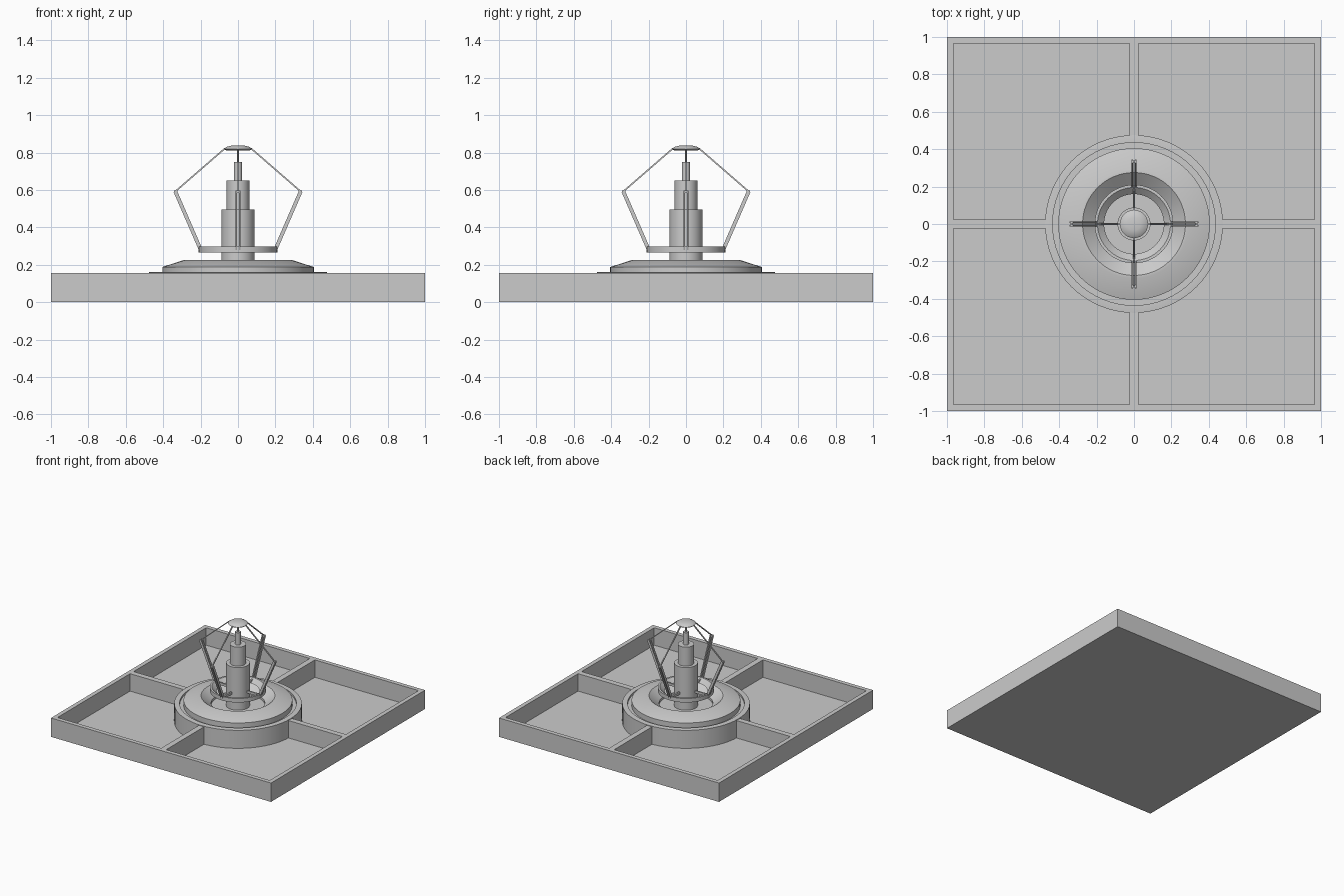
import bpy, bmesh, math
from mathutils import Vector, Matrix

if "Cube" in bpy.data.objects:
    bpy.data.objects.remove(bpy.data.objects["Cube"])

def add_object(name, bm, smooth=False):
    bmesh.ops.recalc_face_normals(bm, faces=bm.faces)
    me = bpy.data.meshes.new(name)
    bm.to_mesh(me)
    bm.free()
    ob = bpy.data.objects.new(name, me)
    bpy.context.collection.objects.link(ob)
    if smooth:
        bpy.ops.object.select_all(action='DESELECT')
        ob.select_set(True)
        bpy.context.view_layer.objects.active = ob
        bpy.ops.object.shade_smooth_by_angle(angle=math.radians(30))
    return ob

def box(name, lo, hi):
    bm = bmesh.new()
    lo, hi = Vector(lo), Vector(hi)
    bmesh.ops.create_cube(bm, size=1, matrix=Matrix.Translation((lo + hi) / 2)
                          @ Matrix.Diagonal((*(hi - lo), 1)))
    return add_object(name, bm)

def lathe(name, profile, closed=False, n=64):
    """Revolve (radius, z) points round the z axis."""
    bm = bmesh.new()
    vs = [bm.verts.new((r, 0, z)) for r, z in profile]
    pairs = list(zip(vs, vs[1:])) + ([(vs[-1], vs[0])] if closed else [])
    edges = [bm.edges.new(p) for p in pairs]
    bmesh.ops.spin(bm, geom=vs + edges, cent=(0, 0, 0), axis=(0, 0, 1),
                   angle=math.tau, steps=n, use_duplicate=False)
    bmesh.ops.remove_doubles(bm, verts=bm.verts, dist=1e-5)
    return add_object(name, bm, True)

def bar(name, a, b, width, depth, turn):
    """Rectangular bar from a to b, rotated round z by turn."""
    a, b = Vector(a), Vector(b)
    d = (b - a).normalized()
    side = Vector((0, 1, 0))
    side = (side - d * side.dot(d)).normalized()
    up = d.cross(side)
    m = Matrix((d, side, up)).transposed().to_4x4()
    m = Matrix.Rotation(turn, 4, 'Z') @ Matrix.Translation((a + b) / 2) @ m
    bm = bmesh.new()
    bmesh.ops.create_cube(bm, size=1, matrix=m @ Matrix.Diagonal(((b - a).length, width, depth, 1)))
    return add_object(name, bm)

# Tray: floor, four walls and cross ribs
H, W, F = 0.155, 0.965, 0.012
box("tray_floor", (-1, -1, 0), (1, 1, F))
for s in (-1, 1):
    a, b = sorted((s * W, s))
    box("side_wall", (a, -1, 0), (b, 1, H))
    box("end_wall", (-W, a, 0), (W, b, H))
    a, b = sorted((s * 0.44, s * W))
    box("rib_x", (a, -0.023, 0), (b, 0.023, H))
    box("rib_y", (-0.023, a, 0), (0.023, b, H))

# Round pedestal with raised rim and shallow groove
lathe("pedestal", [(0, F), (0.475, F), (0.475, 0.16), (0.455, 0.162), (0.435, 0.162),
                   (0.435, 0.145), (0, 0.145)])

# Hollow saucer ring
lathe("saucer", [(0.405, 0.145), (0.405, 0.188), (0.29, 0.225), (0.275, 0.225),
                 (0.2, 0.165), (0.2, 0.145)], closed=True)

# Telescoping mast
lathe("mast", [(0, 0.145), (0.088, 0.145), (0.088, 0.495), (0.061, 0.495), (0.061, 0.65),
               (0.022, 0.65), (0.022, 0.75), (0.006, 0.75), (0.006, 0.82), (0, 0.82)], n=48)

# Collar carrying the arms
lathe("collar", [(0.21, 0.265), (0.21, 0.298), (0.195, 0.298), (0.16, 0.265)], closed=True)

# Domed cap
lathe("cap", [(0, 0.81), (0.065, 0.812), (0.075, 0.82), (0.06, 0.831), (0.035, 0.837), (0, 0.839)], n=48)

# Four folding arms: twin lower slats, elbow pin, thin upper rod
for i in range(4):
    t = i * math.pi / 2
    for y in (-0.009, 0.009):
        bar("lower_arm", (0.195, y, 0.27), (0.335, y, 0.592), 0.007, 0.02, t)
    bar("arm_foot", (0.08, 0, 0.28), (0.2, 0, 0.28), 0.012, 0.02, t)
    bar("elbow_pin", (0.326, 0, 0.59), (0.342, 0, 0.59), 0.024, 0.014, t)
    bar("upper_rod", (0.335, 0, 0.592), (0.07, 0, 0.822), 0.008, 0.008, t)
